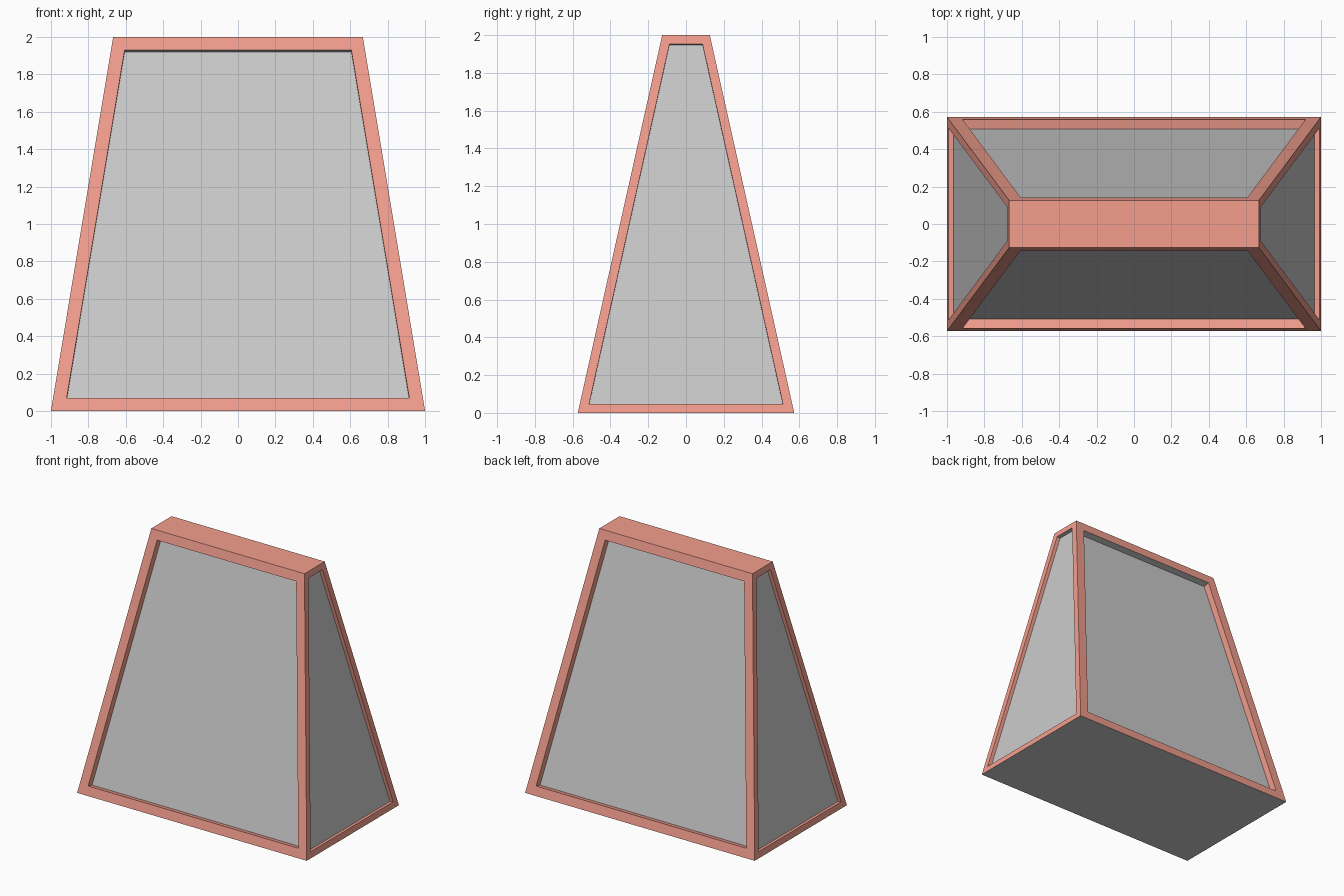
import bpy
import bmesh

if "Cube" in bpy.data.objects:
    bpy.data.objects.remove(bpy.data.objects["Cube"])

HEIGHT = 2.0
BASE = (1.0, 0.573)     # half sizes at the bottom
TOP = (0.667, 0.126)    # half sizes at the top

red = bpy.data.materials.new("red_paint")
red.diffuse_color = (0.9, 0.345, 0.27, 1)
red.use_nodes = True
red.node_tree.nodes["Principled BSDF"].inputs["Base Color"].default_value = red.diffuse_color


def tapered_body():
    """Tapered block whose four sides have recessed panels; also returns the panels."""
    bm = bmesh.new()
    bmesh.ops.create_cube(bm, size=2)
    for v in bm.verts:
        hx, hy = TOP if v.co.z > 0 else BASE
        v.co = (v.co.x * hx, v.co.y * hy, HEIGHT if v.co.z > 0 else 0)
    bm.normal_update()
    wide = [f for f in bm.faces if abs(f.normal.y) > 0.7]
    narrow = [f for f in bm.faces if abs(f.normal.x) > 0.7]
    for faces, border, depth in ((wide, 0.072, 0.051), (narrow, 0.048, 0.029)):
        bmesh.ops.inset_individual(bm, faces=faces, thickness=border, use_even_offset=True)
        bm.normal_update()
        bmesh.ops.inset_individual(bm, faces=faces, thickness=0, depth=-depth)
    bm.normal_update()
    return bm, wide + narrow


def make_part(name, keep_grey, material=None):
    bm, panels = tapered_body()
    # Panels and everything facing downward are grey, the rest is the red frame
    grey = set(panels) | {f for f in bm.faces if f.normal.z < -0.5}
    drop = [f for f in bm.faces if (f in grey) != keep_grey]
    bmesh.ops.delete(bm, geom=drop, context='FACES')
    mesh = bpy.data.meshes.new(name)
    bm.to_mesh(mesh)
    bm.free()
    if material:
        mesh.materials.append(material)
    obj = bpy.data.objects.new(name, mesh)
    bpy.context.collection.objects.link(obj)


# Red frame with its roof and recess walls
make_part("frame", False, red)
# Grey recessed panels, recess undersides and base
make_part("panels_and_base", True)
